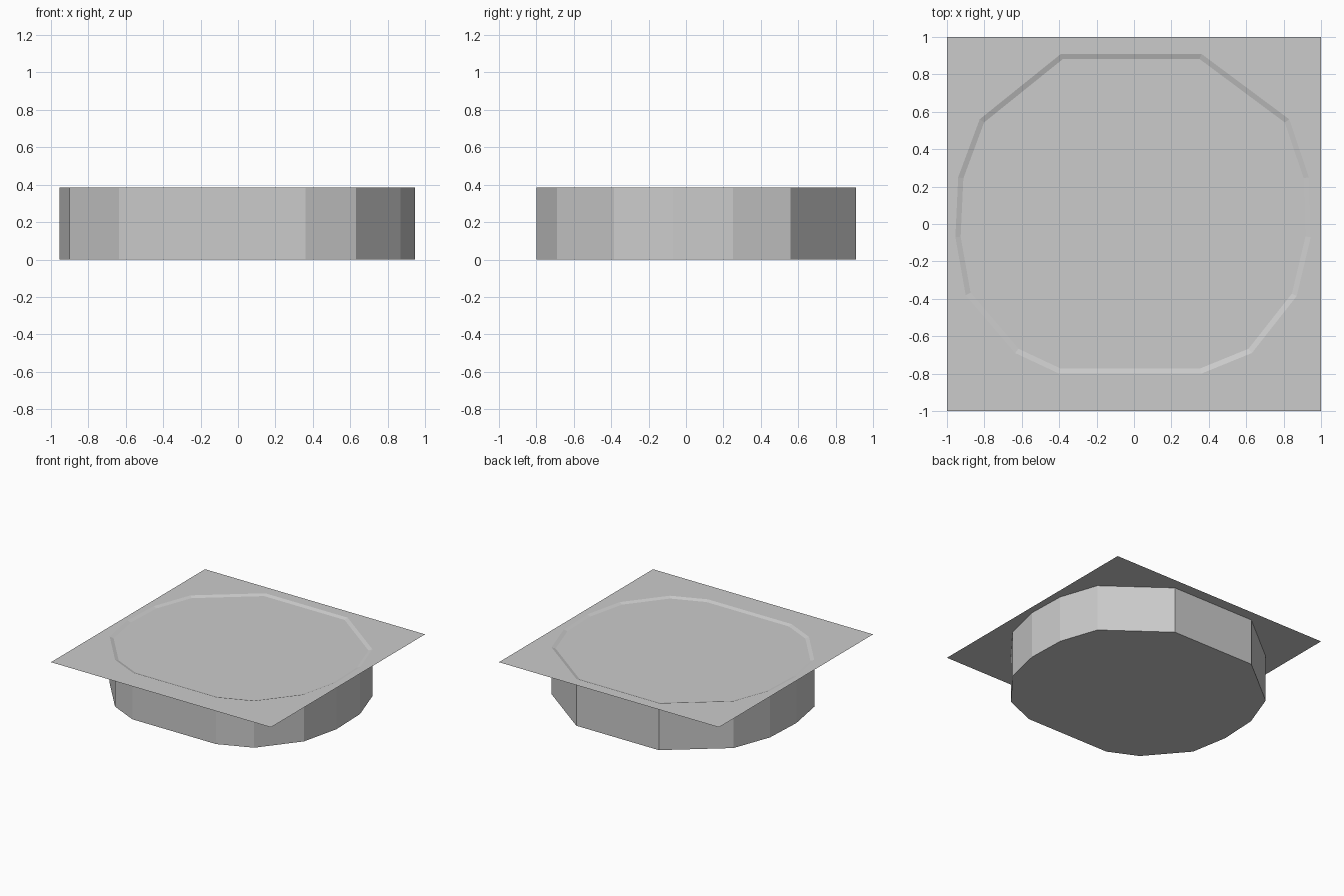
import bpy, bmesh

if "Cube" in bpy.data.objects:
    bpy.data.objects.remove(bpy.data.objects["Cube"])

TOP = 0.385

# Rounded polygon outline of the basin, counter-clockwise from front right
OUTLINE = [(0.36, -0.80), (0.63, -0.69), (0.87, -0.385), (0.945, -0.07), (0.935, 0.25),
           (0.83, 0.56), (0.36, 0.91), (-0.39, 0.91), (-0.825, 0.56), (-0.94, 0.25),
           (-0.955, -0.07), (-0.90, -0.38), (-0.635, -0.69), (-0.40, -0.80)]
SQUARE = [(-1, -1), (1, -1), (1, 1), (-1, 1)]


def finish(bm, name):
    mesh = bpy.data.meshes.new(name)
    bm.to_mesh(mesh)
    bm.free()
    obj = bpy.data.objects.new(name, mesh)
    bpy.context.collection.objects.link(obj)
    return obj


def ring(bm, points, z):
    return [bm.verts.new((x, y, z)) for x, y in points]


# Basin: prism with a shallow sloped recess in the top
bm = bmesh.new()
lower, upper = ring(bm, OUTLINE, 0), ring(bm, OUTLINE, TOP)
n = len(OUTLINE)
for i in range(n):
    j = (i + 1) % n
    bm.faces.new((lower[i], lower[j], upper[j], upper[i]))
bm.faces.new(lower[::-1])
top = bm.faces.new(upper)
bm.normal_update()
bmesh.ops.inset_region(bm, faces=[top], thickness=0.028, depth=-0.01, use_even_offset=True)
finish(bm, "basin")

# Thin square sheet around the basin, open over the recess
bm = bmesh.new()
edges = []
for points in (SQUARE, OUTLINE):
    v = ring(bm, points, TOP)
    edges += [bm.edges.new((v[i], v[(i + 1) % len(v)])) for i in range(len(v))]
bmesh.ops.triangle_fill(bm, edges=edges, use_beauty=True, normal=(0, 0, 1))
bmesh.ops.dissolve_limit(bm, angle_limit=0.01, verts=[], edges=[])
finish(bm, "surround_sheet")
